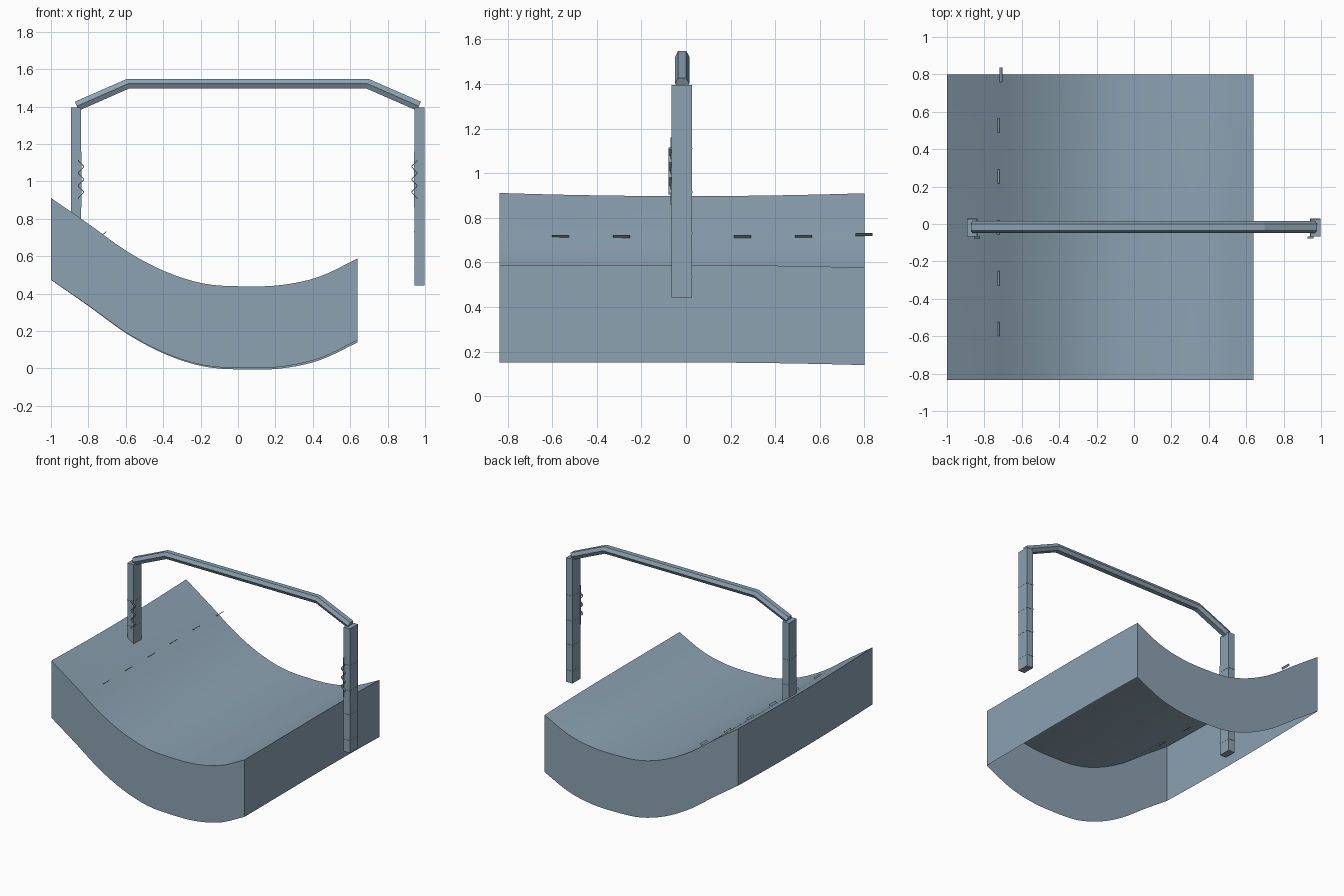
import bpy, bmesh
from mathutils import Vector

cube = bpy.data.objects.get("Cube")
if cube:
    bpy.data.objects.remove(cube, do_unlink=True)

steel = bpy.data.materials.new("steel_blue")
steel.use_nodes = True
colour = (0.26, 0.36, 0.44, 1)
steel.diffuse_color = colour
steel.node_tree.nodes["Principled BSDF"].inputs["Base Color"].default_value = colour


def finish(bm, name, smooth=False):
    bmesh.ops.recalc_face_normals(bm, faces=bm.faces)
    mesh = bpy.data.meshes.new(name)
    bm.to_mesh(mesh)
    bm.free()
    mesh.materials.append(steel)
    obj = bpy.data.objects.new(name, mesh)
    bpy.context.collection.objects.link(obj)
    if smooth:
        bpy.ops.object.select_all(action='DESELECT')
        obj.select_set(True)
        bpy.context.view_layer.objects.active = obj
        bpy.ops.object.shade_smooth_by_angle()
    return obj


def add_box(bm, lo, hi):
    lo, hi = Vector(lo), Vector(hi)
    made = bmesh.ops.create_cube(bm, size=1)["verts"]
    for v in made:
        v.co = (lo + hi) / 2 + Vector(c * s for c, s in zip(v.co, hi - lo))


def loft(bm, rings):
    loops = [[bm.verts.new(p) for p in ring] for ring in rings]
    n = len(loops[0])
    for a, b in zip(loops, loops[1:]):
        for i in range(n):
            j = (i + 1) % n
            bm.faces.new((a[i], a[j], b[j], b[i]))
    bm.faces.new(loops[0])
    bm.faces.new(loops[-1])


# Ground profile, heights evenly spaced across the width
LEFT, RIGHT, FRONT, BACK, SKIRT = -1, 0.64, -0.835, 0.8, 0.437
HEIGHTS = [0.909, 0.768, 0.622, 0.515, 0.452, 0.438, 0.445, 0.49, 0.588]


def ground_height(u, y):
    t = u * (len(HEIGHTS) - 1)
    i = min(int(t), len(HEIGHTS) - 2)
    t -= i
    p1, p2 = HEIGHTS[i], HEIGHTS[i + 1]
    p0 = HEIGHTS[i - 1] if i else 2 * p1 - p2
    p3 = HEIGHTS[i + 2] if i + 2 < len(HEIGHTS) else 2 * p2 - HEIGHTS[i]
    z = p1 + t / 2 * (p2 - p0 + t * (2 * p0 - 5 * p1 + 4 * p2 - p3
                                     + t * (3 * (p1 - p2) + p3 - p0)))
    # gentle waviness from front to back
    return z + (1 - u) * (0.02 * y * y - 0.012) - u * 0.018 * max(0, y) ** 2


# Curved terrain with an open-bottomed skirt
bm = bmesh.new()
bmesh.ops.create_grid(bm, x_segments=32, y_segments=10, size=0.5)
for v in bm.verts:
    u = v.co.x + 0.5
    y = FRONT + (v.co.y + 0.5) * (BACK - FRONT)
    v.co = (LEFT + u * (RIGHT - LEFT), y, ground_height(u, y))
rim = [e for e in bm.edges if e.is_boundary]
skirt = bmesh.ops.extrude_edge_only(bm, edges=rim)["geom"]
for v in skirt:
    if isinstance(v, bmesh.types.BMVert):
        v.co.z -= SKIRT
finish(bm, "terrain", True)

# Lane dashes: small tilted plates standing on the slope
bm = bmesh.new()
for k in range(6):
    y = -0.562 + k * 0.272
    x = -0.725 + 0.014 * (k == 5)
    section = [(x - 0.007, 0.711), (x + 0.005, 0.722), (x + 0.008, 0.72), (x - 0.004, 0.709)]
    lift = 0.01 * (k == 5)
    loft(bm, [[(px, y + s * 0.038, pz + lift) for px, pz in section] for s in (-1, 1)])
finish(bm, "lane_dashes")

# Posts with seam collars and a zigzag strip on the inner front edge
for side, name in ((1, "left"), (-1, "right")):
    def at(offset):
        return 0.052 + side * offset

    inner, outer = at(0.891), at(0.945)
    x0, x1 = sorted((inner, outer))
    bm = bmesh.new()
    add_box(bm, (x0, -0.066, 0.442), (x1, 0.028, 1.395))
    finish(bm, name + "_post")

    bm = bmesh.new()
    for z, h in ((0.535, 0.002), (0.73, 0.004), (0.915, 0.004), (1.11, 0.002)):
        add_box(bm, (x0 - 0.001, -0.068, z - h), (x1 + 0.001, 0.03, z + h))
    finish(bm, name + "_post_seams")

    bm = bmesh.new()
    rings = []
    for k in range(7):
        x = at(0.908 if k % 2 == 0 else 0.875)
        z = 0.905 + k * 0.034
        rings.append([(x, -0.078, z), (x, -0.066, z),
                      (x, -0.066, z + 0.007), (x, -0.078, z + 0.007)])
    loft(bm, rings)
    finish(bm, name + "_zigzag")

    bm = bmesh.new()
    xs = sorted((at(0.888), at(0.892)))
    add_box(bm, (xs[0], -0.07, 0.86), (xs[1], -0.064, 1.16))
    finish(bm, name + "_zigzag_backing")

# Overhead rail: hexagonal bar along a bent path
path = [(-0.862, 1.402), (-0.588, 1.522), (0.693, 1.522), (0.967, 1.402)]
HEX = [(-0.032, 0), (-0.018, 0.026), (0.018, 0.026),
       (0.032, 0), (0.018, -0.026), (-0.018, -0.026)]
points = [Vector(p) for p in path]
bm = bmesh.new()
rings = []
for i, p in enumerate(points):
    before = (p - points[i - 1]).normalized() if i else None
    after = (points[i + 1] - p).normalized() if i < len(points) - 1 else None
    a, b = before or after, after or before
    n = Vector((-a.y - b.y, a.x + b.x)).normalized()
    n /= n.dot(Vector((-a.y, a.x)))
    rings.append([(p.x + n.x * h, -0.017 + w, p.y + n.y * h) for w, h in HEX])
loft(bm, rings)
finish(bm, "overhead_rail")
